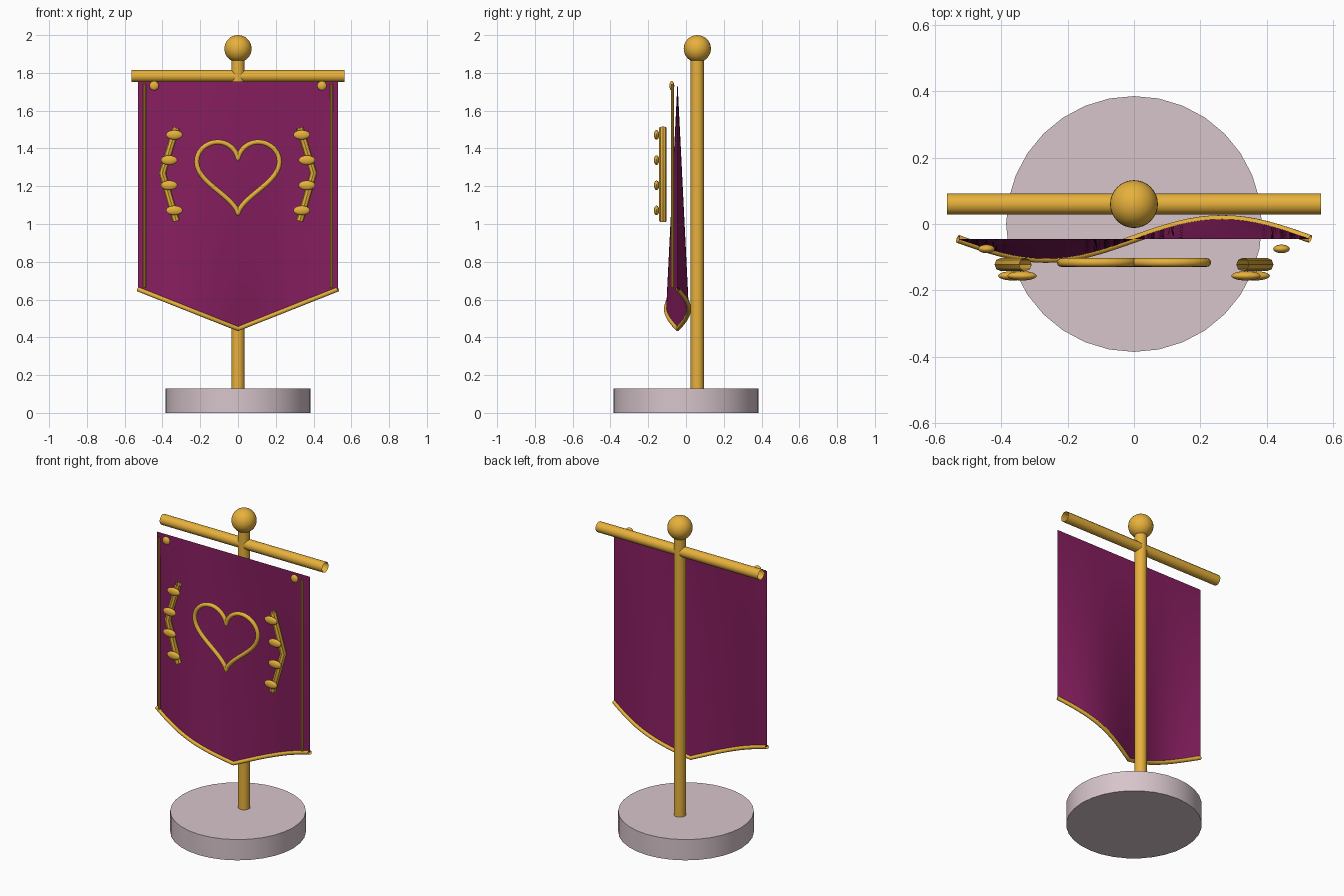
import bpy, bmesh
from math import sin, cos, pi, radians

if "Cube" in bpy.data.objects:
    bpy.data.objects.remove(bpy.data.objects["Cube"])


def material(name, rgb):
    m = bpy.data.materials.new(name)
    m.diffuse_color = (*rgb, 1)
    m.use_nodes = True
    m.node_tree.nodes["Principled BSDF"].inputs["Base Color"].default_value = m.diffuse_color
    return m


GOLD = material("gold", (0.80, 0.44, 0.045))
CLOTH = material("plum_cloth", (0.24, 0.013, 0.115))
STONE = material("pale_stone", (0.68, 0.56, 0.60))


def finish(name, mat, angle=40):
    ob = bpy.context.object
    ob.name = name
    ob.data.materials.clear()
    ob.data.materials.append(mat)
    bpy.ops.object.shade_smooth_by_angle(angle=radians(angle))
    return ob


def cylinder(name, r, z0, z1, y, mat, sides=32):
    bpy.ops.mesh.primitive_cylinder_add(vertices=sides, radius=r, depth=z1 - z0,
                                        location=(0, y, (z0 + z1) / 2))
    return finish(name, mat)


def ball(name, loc, size, mat=GOLD, seg=24, rings=16):
    bpy.ops.mesh.primitive_uv_sphere_add(segments=seg, ring_count=rings,
                                         radius=1, location=loc)
    bpy.context.object.scale = size
    bpy.ops.object.transform_apply(location=False, rotation=False, scale=True)
    return finish(name, mat)


def tube(name, pts, r, res=4, cyclic=False):
    """Open-ended round tube swept along a point path."""
    cu = bpy.data.curves.new(name, 'CURVE')
    cu.dimensions = '3D'
    cu.bevel_depth = r
    cu.bevel_resolution = res
    cu.use_fill_caps = False
    sp = cu.splines.new('POLY')
    sp.points.add(len(pts) - 1)
    for p, co in zip(sp.points, pts):
        p.co = (*co, 1)
    sp.use_cyclic_u = cyclic
    ob = bpy.data.objects.new(name, cu)
    bpy.context.collection.objects.link(ob)
    bpy.ops.object.select_all(action='DESELECT')
    ob.select_set(True)
    bpy.context.view_layer.objects.active = ob
    bpy.ops.object.convert(target='MESH')
    return finish(name, GOLD)


# Stand: round base, pole, finial and crossbar
POLE_Y = 0.06
cylinder("base", 0.385, 0, 0.13, 0, STONE)
cylinder("pole", 0.035, 0.10, 1.89, POLE_Y, GOLD, 24)
ball("finial", (0, POLE_Y, 1.928), (0.072,) * 3, seg=32)
tube("crossbar", [(-0.563, POLE_Y, 1.783), (0.563, POLE_Y, 1.783)], 0.032)

# Cloth: flat at the top, rippling more toward the pointed hem
HALF, TOP, Y0 = 0.53, 1.755, -0.045


def hem_z(x):
    return 0.445 + 0.21 * abs(x) / HALF


def cloth_point(x, t):
    z = TOP + (hem_z(x) - TOP) * t
    return (x, Y0 + 0.06 * t * sin(pi * x / HALF), z)


COLS, ROWS = 32, 24
xs = [HALF * (2 * i / COLS - 1) for i in range(COLS + 1)]
bm = bmesh.new()
grid = [[bm.verts.new(cloth_point(x, j / ROWS)) for x in xs] for j in range(ROWS + 1)]
for j in range(ROWS):
    for i in range(COLS):
        bm.faces.new((grid[j + 1][i], grid[j + 1][i + 1], grid[j][i + 1], grid[j][i]))
me = bpy.data.meshes.new("banner_cloth")
bm.to_mesh(me)
bm.free()
cloth = bpy.data.objects.new("banner_cloth", me)
bpy.context.collection.objects.link(cloth)
bpy.ops.object.select_all(action='DESELECT')
cloth.select_set(True)
bpy.context.view_layer.objects.active = cloth
finish("banner_cloth", CLOTH)

# Hem cord
tube("hem_trim", [cloth_point(x, 1) for x in xs], 0.012)

# Heart emblem
N = 64
heart = []
for i in range(N):
    a = 2 * pi * i / N
    heart.append((0.0137 * 16 * sin(a) ** 3, -0.116,
                  1.278 + 0.0131 * (13 * cos(a) - 5 * cos(2 * a)
                                    - 2 * cos(3 * a) - cos(4 * a))))
tube("heart_emblem", heart, 0.013, cyclic=True)

# Mirrored side trims, studs, branches and leaves
for s, side in ((-1, "left"), (1, "right")):
    tube(f"side_trim_{side}", [(s * 0.495, -0.072, 0.665), (s * 0.495, -0.072, 1.74)], 0.008, 2)
    ball(f"corner_stud_{side}", (s * 0.444, -0.075, 1.732), (0.025, 0.013, 0.025))
    tube(f"branch_{side}", [(s * 0.327, -0.122, 1.015), (s * 0.40, -0.122, 1.27),
                            (s * 0.327, -0.122, 1.51)], 0.02, 2)
    for k, (x, z) in enumerate([(0.337, 1.072), (0.365, 1.205), (0.365, 1.338), (0.337, 1.472)]):
        ball(f"leaf_{side}_{k + 1}", (s * x, -0.156, z), (0.044, 0.014, 0.025))
